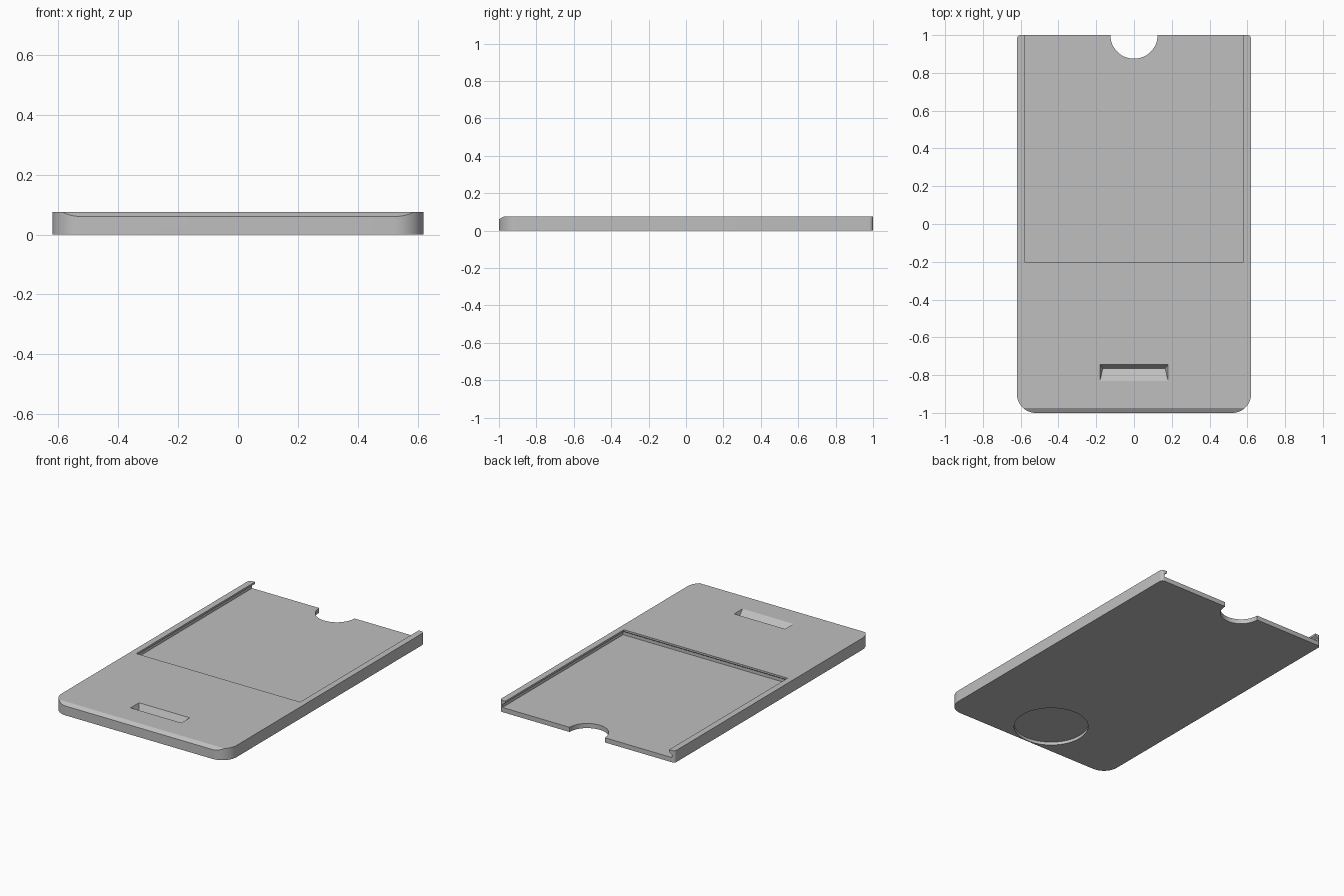
import bpy, bmesh
from math import sin, cos, radians

if "Cube" in bpy.data.objects:
    bpy.data.objects.remove(bpy.data.objects["Cube"], do_unlink=True)

W, L, H = 0.62, 1.0, 0.075     # half width, half length, thickness
FLOOR = 0.03                   # height of the pocket floor

grey = bpy.data.materials.new("plain_grey")
grey.use_nodes = True
colour = (0.52, 0.52, 0.52, 1)
grey.diffuse_color = colour
grey.node_tree.nodes["Principled BSDF"].inputs["Base Color"].default_value = colour


def make_object(name, bm):
    bmesh.ops.recalc_face_normals(bm, faces=bm.faces)
    mesh = bpy.data.meshes.new(name)
    bm.to_mesh(mesh)
    bm.free()
    mesh.materials.append(grey)
    obj = bpy.data.objects.new(name, mesh)
    bpy.context.collection.objects.link(obj)
    return obj


def loft(name, layers):
    """Closed solid through stacked outlines, each given as (points, z)."""
    bm = bmesh.new()
    rings = [[bm.verts.new((x, y, z)) for x, y in pts] for pts, z in layers]
    for low, high in zip(rings, rings[1:]):
        n = len(low)
        for i in range(n):
            j = (i + 1) % n
            bm.faces.new((low[i], low[j], high[j], high[i]))
    bm.faces.new(rings[0][::-1])
    bm.faces.new(rings[-1])
    return make_object(name, bm)


def hull(name, points):
    bm = bmesh.new()
    for p in points:
        bm.verts.new(p)
    bmesh.ops.convex_hull(bm, input=bm.verts)
    return make_object(name, bm)


def arc(cx, cy, r, start, end, steps):
    return [(cx + r * cos(radians(start + (end - start) * i / steps)),
             cy + r * sin(radians(start + (end - start) * i / steps)))
            for i in range(steps + 1)]


def disc(name, y, r, z0, z1):
    ring = arc(0, y, r, 0, 360, 64)[:-1]
    return loft(name, [(ring, z0), (ring, z1)])


def carve(obj, cutter):
    cutter.hide_render = True
    mod = obj.modifiers.new(cutter.name, "BOOLEAN")
    mod.operation, mod.solver, mod.object = "DIFFERENCE", "EXACT", cutter
    bpy.context.view_layer.objects.active = obj
    bpy.ops.object.modifier_apply(modifier=mod.name)
    bpy.data.objects.remove(cutter, do_unlink=True)


# Plate: large rounded corners at the front, small ones at the back
R, r = 0.1, 0.02
outline = (arc(W - R, -L + R, R, -90, 0, 12) + arc(W - r, L - r, r, 0, 90, 6)
           + arc(-W + r, L - r, r, 90, 180, 6) + arc(-W + R, -L + R, R, 180, 270, 12))
holder = loft("card_holder", [(outline, 0), (outline, H)])

# Card pocket: open at the back, with an overhanging lip on three sides
def pocket_outline(extra):
    x, y = 0.58 + extra, -0.2 - extra
    return [(-x, y), (x, y), (x, L + 0.1), (-x, L + 0.1)]

carve(holder, loft("pocket_cutter", [
    (pocket_outline(0.02), FLOOR), (pocket_outline(0.02), 0.05),
    (pocket_outline(0), 0.063), (pocket_outline(0), H + 0.05)]))

# Thumb notch at the back edge
carve(holder, disc("notch_cutter", L, 0.125, -0.1, 0.2))

# Round recess in the underside
carve(holder, disc("recess_cutter", -0.773, 0.222, -0.05, 0.02))

# Wedge-shaped finger slot in the top
slot = []
for side in (-1, 1):
    slot.append((side * 0.165, -0.765, 0.036))
    slot += [(side * 0.18, y, z) for y in (-0.83, -0.745) for z in (H, H + 0.05)]
carve(holder, hull("slot_cutter", slot))

# Flat chamfer along the top front edge
chamfer = []
for x in (-1, 1):
    chamfer += [(x, -1.05, 0.03), (x, -0.925, 0.105), (x, -1.05, 0.105)]
carve(holder, hull("chamfer_cutter", chamfer))

# Smooth round walls, crisp edges
bpy.ops.object.select_all(action="DESELECT")
holder.select_set(True)
bpy.context.view_layer.objects.active = holder
bpy.ops.object.shade_smooth_by_angle(angle=radians(25))
